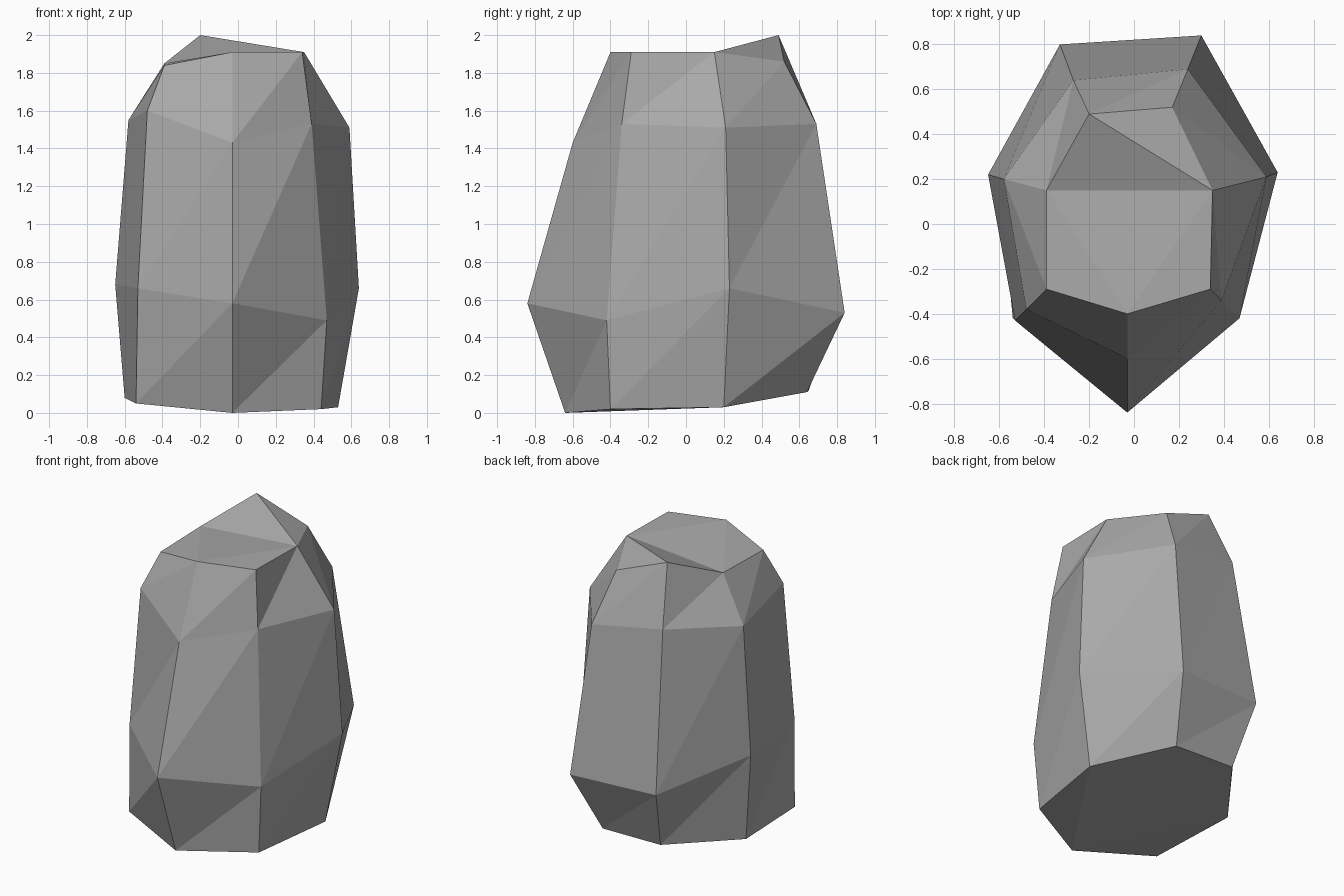
import bpy
import bmesh

# Remove the default object
default_cube = bpy.data.objects.get("Cube")
if default_cube:
    bpy.data.objects.remove(default_cube, do_unlink=True)


def make_material(name, color):
    """Plain flat material, same colour in viewport and render."""
    material = bpy.data.materials.new(name)
    material.use_nodes = True
    material.diffuse_color = color
    shader = material.node_tree.nodes["Principled BSDF"]
    shader.inputs["Base Color"].default_value = color
    shader.inputs["Roughness"].default_value = 1
    return material


# Seven-sided irregular cross-sections, each running counter-clockwise:
# front, front left, left, back left, back right, right, front right
base_section = [
    (-.03, -.64, 0), (.44, -.4, .02), (.53, .2, .03), (.19, .64, .11),
    (-.26, .65, .12), (-.6, .2, .08), (-.54, -.42, .05)]
belly_section = [
    (-.03, -.84, .58), (.47, -.42, .49), (.64, .23, .66), (.3, .84, .53),
    (-.33, .8, .54), (-.65, .22, .68), (-.53, -.43, .66)]
shoulder_section = [
    (-.03, -.6, 1.43), (.39, -.34, 1.53), (.59, .21, 1.51), (.24, .69, 1.53),
    (-.27, .64, 1.61), (-.58, .2, 1.55), (-.48, -.38, 1.6)]
crown_section = [
    (-.03, -.4, 1.91), (.34, -.29, 1.91), (.35, .15, 1.91), (.17, .52, 1.86),
    (-.2, .49, 2), (-.39, .15, 1.85), (-.39, -.29, 1.84)]


def bridge_sections(bm, lower, upper):
    """Join two sections with triangles whose diagonals all lean one way."""
    count = len(lower)
    for i in range(count):
        j = (i + 1) % count
        bm.faces.new((lower[i], lower[j], upper[j]))
        bm.faces.new((lower[i], upper[j], upper[i]))


def build_rock(name, sections, material):
    bm = bmesh.new()
    rings = [[bm.verts.new(point) for point in section] for section in sections]

    # Sides
    for lower, upper in zip(rings, rings[1:]):
        bridge_sections(bm, lower, upper)

    # Underside, fanned from the front corner
    bottom = rings[0]
    for first, second in zip(bottom[1:], bottom[2:]):
        bm.faces.new((bottom[0], second, first))

    # Flattened crown and the raised ridge behind it
    front, front_left, left, back_left, back_right, right, front_right = rings[-1]
    for corners in (
            (front, front_left, left),
            (front, left, right),
            (front, right, front_right),
            (right, left, back_right),
            (left, back_left, back_right)):
        bm.faces.new(corners)

    bmesh.ops.recalc_face_normals(bm, faces=bm.faces[:])
    mesh = bpy.data.meshes.new(name)
    bm.to_mesh(mesh)
    bm.free()
    mesh.materials.append(material)
    rock = bpy.data.objects.new(name, mesh)
    bpy.context.collection.objects.link(rock)
    return rock


# Tall faceted boulder
stone_grey = make_material("stone grey", (.4, .4, .4, 1))
build_rock("boulder",
           [base_section, belly_section, shoulder_section, crown_section],
           stone_grey)
